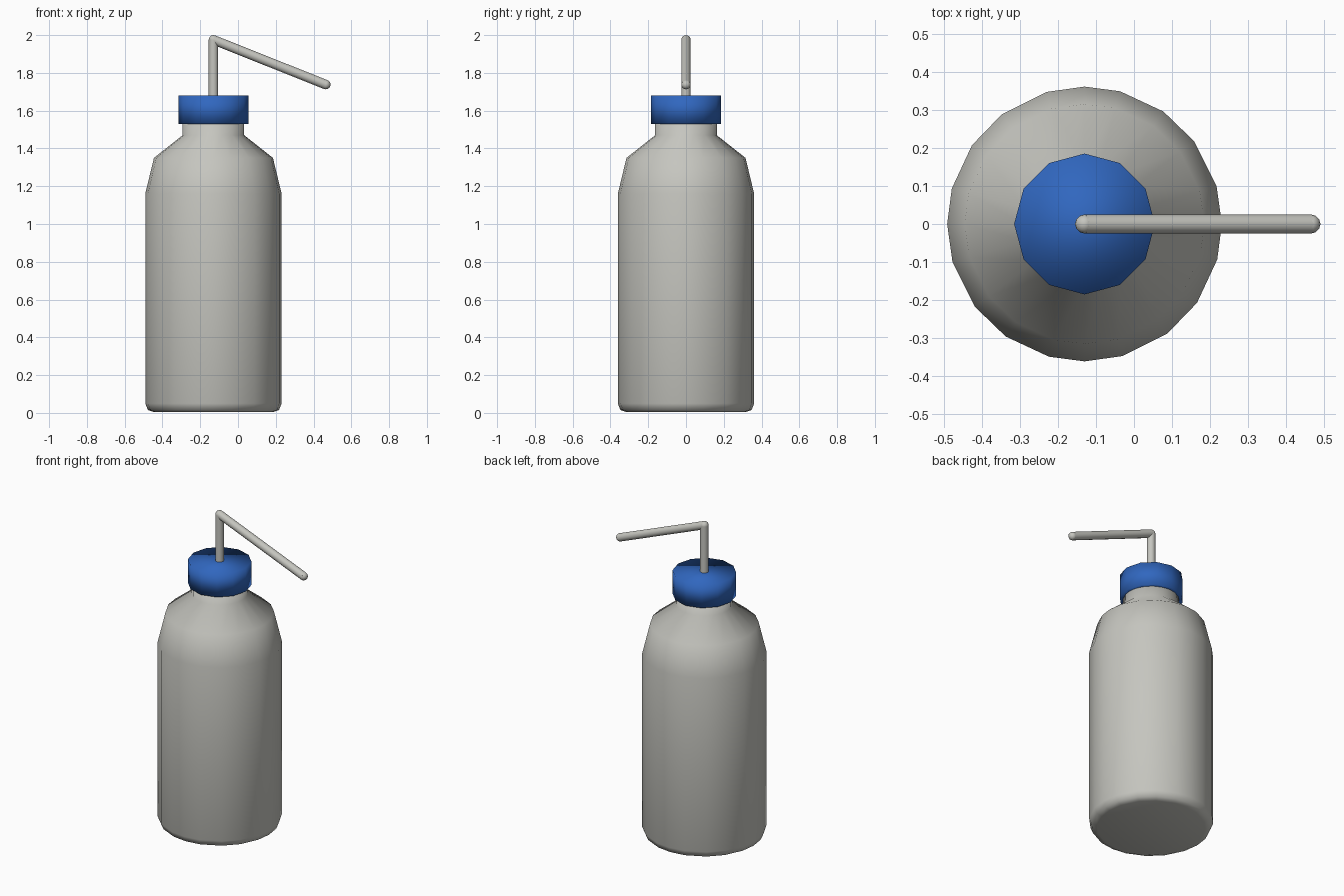
import bpy, bmesh, math
from mathutils import Vector

if "Cube" in bpy.data.objects:
    bpy.data.objects.remove(bpy.data.objects["Cube"], do_unlink=True)

AXIS_X = -0.13


def material(name, rgb):
    m = bpy.data.materials.new(name)
    m.use_nodes = True
    color = (*rgb, 1)
    m.diffuse_color = color
    m.node_tree.nodes["Principled BSDF"].inputs["Base Color"].default_value = color
    return m


grey = material("warm grey plastic", (0.56, 0.56, 0.52))
blue = material("blue plastic", (0.03, 0.135, 0.52))


def finish(name, bm, mat):
    bmesh.ops.recalc_face_normals(bm, faces=bm.faces)
    mesh = bpy.data.meshes.new(name)
    bm.to_mesh(mesh)
    bm.free()
    mesh.materials.append(mat)
    mesh.shade_smooth()
    obj = bpy.data.objects.new(name, mesh)
    bpy.context.collection.objects.link(obj)
    return obj


def lathe(name, profile, angles, mat):
    """Revolve (radius, height) points around the bottle axis and close both ends."""
    bm = bmesh.new()
    rings = []
    for r, z in profile:
        rings.append([bm.verts.new((AXIS_X + r * math.cos(math.radians(a)),
                                    r * math.sin(math.radians(a)), z)) for a in angles])
    n = len(angles)
    for low, high in zip(rings, rings[1:]):
        for i in range(n):
            j = (i + 1) % n
            bm.faces.new((low[i], low[j], high[j], high[i]))
    bm.faces.new(rings[0])
    bm.faces.new(rings[-1])
    return finish(name, bm, mat)


def tube(name, start, end, radius, mat):
    bm = bmesh.new()
    axis = Vector(end) - Vector(start)
    bmesh.ops.create_cone(bm, cap_ends=True, segments=12, radius1=radius,
                          radius2=radius, depth=axis.length)
    obj = finish(name, bm, mat)
    obj.location = (Vector(start) + Vector(end)) / 2
    obj.rotation_euler = axis.to_track_quat("Z", "Y").to_euler()
    obj.data.set_sharp_from_angle(angle=math.radians(50))


def ball(name, center, radius, mat):
    bm = bmesh.new()
    bmesh.ops.create_uvsphere(bm, u_segments=12, v_segments=8, radius=radius)
    finish(name, bm, mat).location = center


# Bottle body with slightly uneven facets, repeated in each quadrant
facets = [90 * q + a for q in range(4) for a in (0, 16, 37, 55, 75)]
lathe("bottle_body", [(0.315, 0.004), (0.347, 0.015), (0.361, 0.05), (0.361, 1.16),
                      (0.315, 1.35), (0.163, 1.47), (0.163, 1.56)], facets, grey)

# Twelve-sided screw cap
lathe("screw_cap", [(0.15, 1.53), (0.185, 1.53), (0.185, 1.68)],
      range(0, 360, 30), blue)

# Bent spout
elbow = (AXIS_X, 0, 1.975)
tip = (0.465, 0, 1.738)
tube("spout_riser", (AXIS_X, 0, 1.66), elbow, 0.025, grey)
tube("spout_arm", elbow, tip, 0.025, grey)
ball("spout_elbow", elbow, 0.025, grey)
ball("spout_tip", tip, 0.025, grey)
